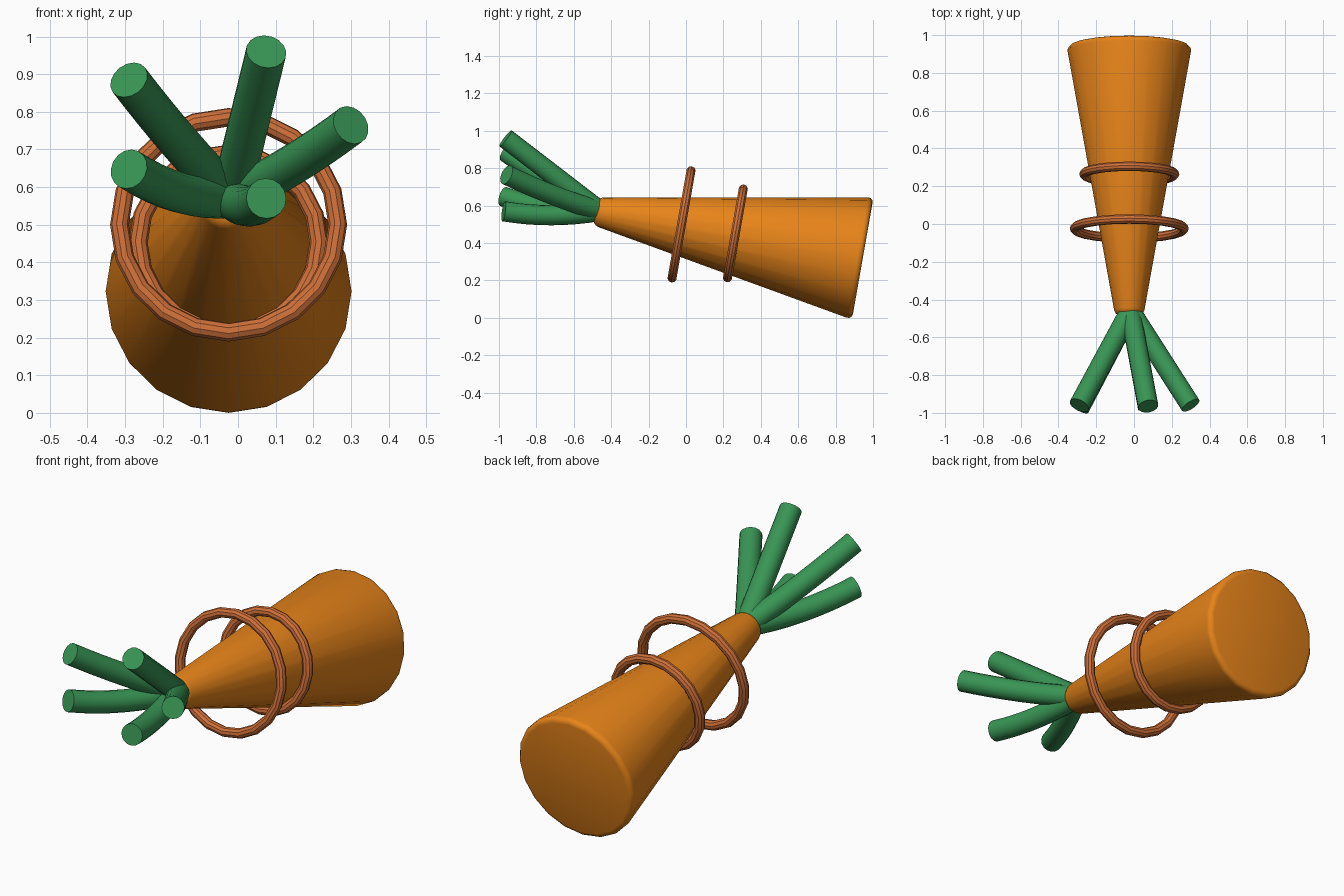
import bpy
from math import radians, cos, sin, pi
from mathutils import Vector

if "Cube" in bpy.data.objects:
    bpy.data.objects.remove(bpy.data.objects["Cube"])

TILT = radians(-100)            # local z runs along the carrot axis
TIP = Vector((-0.025, -0.485, 0.57))
END = Vector((-0.025, 0.945, 0.318))


def material(name, rgb):
    m = bpy.data.materials.new(name)
    m.diffuse_color = (*rgb, 1)
    m.use_nodes = True
    m.node_tree.nodes["Principled BSDF"].inputs["Base Color"].default_value = m.diffuse_color
    return m


ORANGE = material("orange", (0.80, 0.23, 0.01))
COPPER = material("copper", (0.62, 0.16, 0.04))
GREEN = material("green", (0.04, 0.30, 0.09))


def finish(name, mat):
    ob = bpy.context.object
    ob.name = name
    ob.data.materials.clear()
    ob.data.materials.append(mat)
    bpy.ops.object.shade_smooth_by_angle(angle=radians(35))
    return ob


# Tapered body with softened rims
bpy.ops.mesh.primitive_cone_add(vertices=20, radius1=0.075, radius2=0.332,
                                depth=(END - TIP).length,
                                location=(TIP + END) / 2, rotation=(TILT, 0, 0))
body = bpy.context.object
bev = body.modifiers.new("rim", 'BEVEL')
bev.width = 0.03
bev.segments = 3
bev.limit_method = 'ANGLE'
bev.angle_limit = radians(40)
bpy.ops.object.modifier_apply(modifier="rim")
finish("body", ORANGE)

# Rings around the body
for name, y, z, r in (("front_ring", -0.024, 0.50, 0.29),
                      ("rear_ring", 0.264, 0.452, 0.24)):
    bpy.ops.mesh.primitive_torus_add(major_segments=20, minor_segments=10,
                                     major_radius=r, minor_radius=0.025,
                                     location=(-0.025, y, z), rotation=(TILT, 0, 0))
    finish(name, COPPER)

# Leaf stalks: gently sagging tubes fanning out of the narrow end
START = Vector((-0.02, -0.46, 0.572))
STALKS = [((-0.29, -0.96, 0.885), 0.01), ((0.075, -0.965, 0.96), 0.0),
          ((0.30, -0.96, 0.765), 0.012), ((-0.29, -0.975, 0.648), 0.025),
          ((0.075, -0.975, 0.57), 0.022)]
for i, (tip, sag) in enumerate(STALKS):
    cu = bpy.data.curves.new("stalk", 'CURVE')
    cu.dimensions = '3D'
    cu.bevel_depth = 0.054
    cu.bevel_resolution = 6
    cu.use_fill_caps = True
    sp = cu.splines.new('POLY')
    n = 8
    sp.points.add(n)
    for k, p in enumerate(sp.points):
        t = k / n
        co = START.lerp(Vector(tip), t)
        co.z -= sag * 4 * t * (1 - t)
        p.co = (*co, 1)
    ob = bpy.data.objects.new("stalk", cu)
    bpy.context.collection.objects.link(ob)
    bpy.ops.object.select_all(action='DESELECT')
    ob.select_set(True)
    bpy.context.view_layer.objects.active = ob
    bpy.ops.object.convert(target='MESH')
    finish(f"leaf_stalk_{i + 1}", GREEN)
